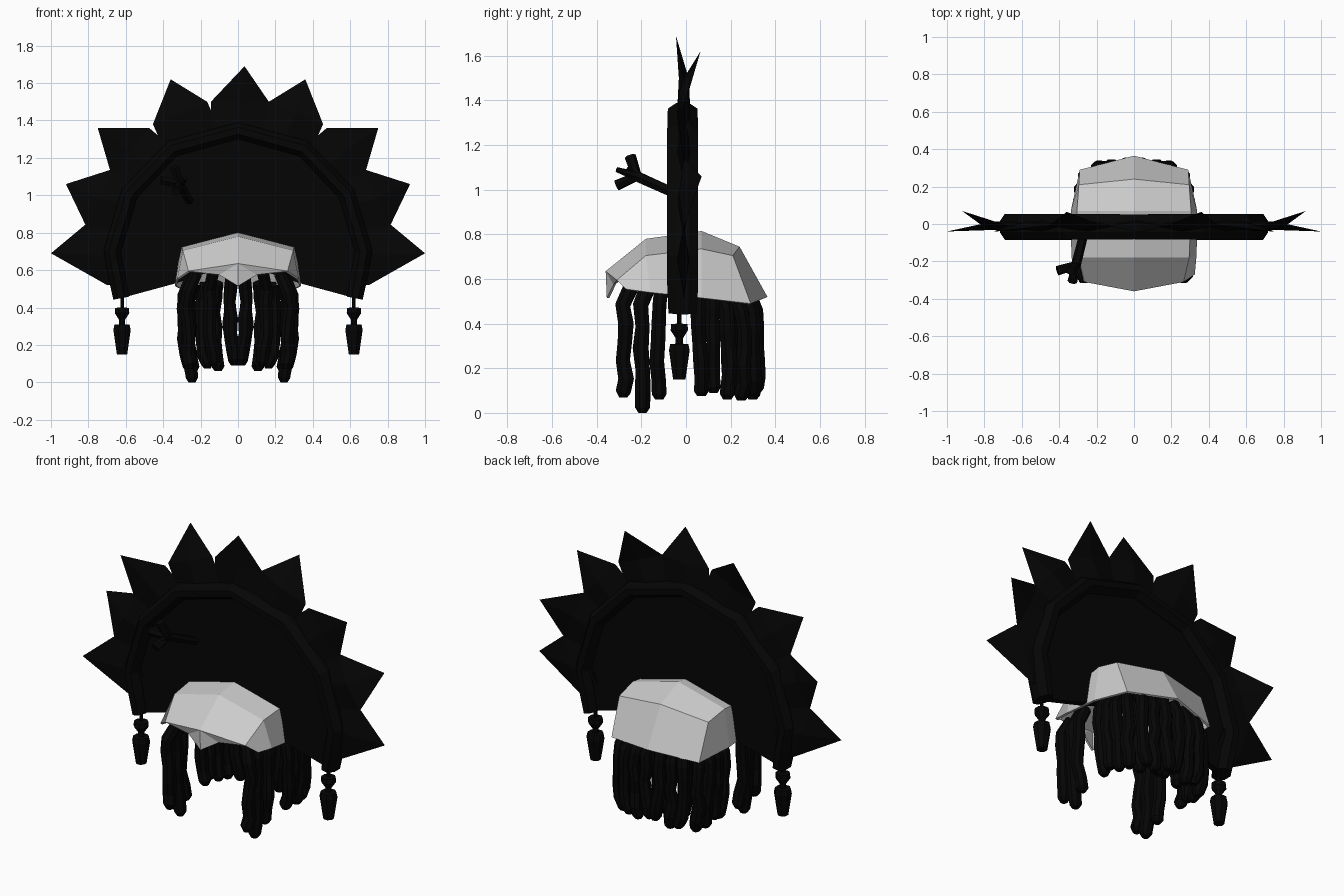
import bpy, bmesh, math, random
from mathutils import Vector

random.seed(4)
cube = bpy.data.objects.get("Cube")
if cube:
    bpy.data.objects.remove(cube, do_unlink=True)


def material(name, value):
    m = bpy.data.materials.new(name)
    m.use_nodes = True
    colour = (value, value, value, 1)
    m.diffuse_color = colour
    m.node_tree.nodes["Principled BSDF"].inputs["Base Color"].default_value = colour
    return m


BLACK = material("black", 0.0015)
GREY = material("pale grey", 0.6)


def build(name, verts, faces, mat=BLACK, mirror=False, fix=True):
    mesh = bpy.data.meshes.new(name)
    mesh.from_pydata([tuple(v) for v in verts], [], faces)
    if fix:
        bm = bmesh.new()
        bm.from_mesh(mesh)
        bmesh.ops.recalc_face_normals(bm, faces=bm.faces)
        bm.to_mesh(mesh)
        bm.free()
    mesh.materials.append(mat)
    obj = bpy.data.objects.new(name, mesh)
    bpy.context.collection.objects.link(obj)
    if mirror:
        obj.modifiers.new("mirror", "MIRROR").merge_threshold = 0.002
    return obj


def tube(name, points, radii, sides=6, depth=1.0, mirror=False, flat_start=False):
    """Sweep a ring along a path; depth scales it across the path's plane."""
    pts = [Vector(p) for p in points]
    verts, faces = [], []
    for i, (p, r) in enumerate(zip(pts, radii)):
        tangent = (pts[min(i + 1, len(pts) - 1)] - pts[max(i - 1, 0)]).normalized()
        if flat_start and i == 0:
            tangent = Vector((1, 0, 0))
        u = tangent.cross(Vector((0, 1, 0))).normalized()
        v = u.cross(tangent)
        for k in range(sides):
            a = 2 * math.pi * (k + 0.5) / sides
            verts.append(p + u * r * math.cos(a) + v * r * depth * math.sin(a))
    for i in range(len(pts) - 1):
        for k in range(sides):
            a, b = i * sides + k, i * sides + (k + 1) % sides
            faces.append((a, b, b + sides, a + sides))
    if not flat_start:
        faces.append(tuple(range(sides)))
    faces.append(tuple(range(len(verts) - sides, len(verts))))
    return build(name, verts, faces, mirror=mirror)


# Arched rim of the fan
arch = [(0, 1.345), (0.35, 1.25), (0.58, 1.01), (0.672, 0.7), (0.65, 0.58), (0.625, 0.45)]
tube("fan_rim", [(x, -0.015, z) for x, z in arch],
     [0.048, 0.05, 0.05, 0.05, 0.05, 0.046], 8, 1.5, True, flat_start=True)

# Thin panel filling the arch
panel = arch + [(0.33, 0.53), (0.15, 0.59), (0, 0.59)]
n = len(panel)
build("fan_panel",
      [(x, y, z) for y in (-0.035, 0.005) for x, z in panel],
      [tuple(range(n)), tuple(range(n, 2 * n))]
      + [(i, i + 1, i + 1 + n, i + n) for i in range(n - 1)], mirror=True)


# Feathers: broad pointed blades, leaning alternately forward and back
def feather(name, left, tip, right, lean, mirror=True):
    hub = Vector((0, 0.75))
    l, t, r = Vector(left), Vector(tip), Vector(right)
    mid = (l + r) / 2
    base = hub + (mid - hub) * 0.8
    bl, br = base + (l - mid), base + (r - mid)
    y0 = -0.01
    verts = [(p.x, y, p.y) for p, y in
             ((bl, y0), (l, y0), (t, lean), (r, y0), (br, y0))]
    for s in (-1, 1):
        verts += [(mid.x, y0 + s * 0.022, mid.y), (base.x, y0 + s * 0.03, base.y)]
    faces = [(0, 4, 6), (0, 4, 8)]
    for m in (5, 7):
        faces += [(0, 1, m, m + 1), (1, 2, m), (2, 3, m), (3, 4, m + 1, m)]
    build(name, verts, faces, mirror=mirror)


feather("top_feather", (-0.145, 1.5), (0.035, 1.69), (0.165, 1.5), -0.045, False)
feather("upper_feathers", (0.165, 1.5), (0.36, 1.62), (0.455, 1.38), 0.065)
feather("shoulder_feathers", (0.475, 1.36), (0.75, 1.36), (0.68, 1.12), -0.04)
feather("side_feathers", (0.67, 1.14), (0.92, 1.06), (0.81, 0.83), 0.07)
feather("lower_feathers", (0.82, 0.84), (1.0, 0.69), (0.7, 0.52), -0.04)

# Faceted cap: centre line, crown edge and lower edge of one half
centre = [(0, -0.36, 0.635), (0, -0.18, 0.78), (0, 0.07, 0.815),
          (0, 0.24, 0.745), (0, 0.365, 0.52)]
crown = [(0.265, -0.31, 0.595), (0.295, -0.18, 0.705), (0.305, 0.07, 0.735),
         (0.295, 0.21, 0.705), (0.29, 0.29, 0.49)]
lower = [(0.325, -0.27, 0.555), (0.335, -0.16, 0.54), (0.338, 0.07, 0.515)]
visor = [(0.1, -0.325, 0.575), (0, -0.355, 0.515)]
faces = [(5 + i, 6 + i, 1 + i, i) for i in range(4)]
faces += [(10, 11, 6, 5), (11, 12, 7, 6), (12, 9, 8, 7)]
faces += [(0, 14, 13), (0, 13, 5)]
cap = build("cap", centre + crown + lower + visor, faces, GREY, True, fix=False)
shell = cap.modifiers.new("shell", "SOLIDIFY")
shell.thickness = 0.012
shell.offset = -1


# Hanging locks: wavy tubes tucked in under the cap; x, y, bottom and top
def lock(name, x, y, bottom, top):
    steps = 7
    pts, radii = [], []
    for i in range(steps):
        f = i / (steps - 1)
        tuck = 0.87 if i == 0 else 1
        bulge = 0.012 * math.sin(f * math.pi)
        pts.append(((x + bulge + random.uniform(-0.008, 0.008) - 0.02 * f) * tuck,
                    (y + random.uniform(-0.01, 0.01)) * tuck, top + (bottom - top) * f))
        radii.append(random.uniform(0.033, 0.039))
    pts.insert(-1, Vector(pts[-1]) + Vector((0, 0, 0.025)))
    radii.insert(-1, 0.036)
    radii[-1] = 0.02
    tube(name, pts, radii, 8, mirror=True)


front = [(0.27, -0.275, 0.07, 0.565), (0.26, -0.195, 0.0, 0.58), (0.285, -0.125, 0.06, 0.57)]
back = [(0.29, 0.06, 0.075, 0.55), (0.285, 0.125, 0.09, 0.54), (0.28, 0.19, 0.06, 0.53),
        (0.26, 0.255, 0.055, 0.52), (0.19, 0.295, 0.075, 0.52), (0.12, 0.305, 0.06, 0.53),
        (0.045, 0.315, 0.09, 0.53), (0.15, 0.2, 0.09, 0.58), (0.035, 0.22, 0.1, 0.58)]
for label, group in (("front", front), ("back", back)):
    for i, spec in enumerate(group):
        lock(f"{label}_lock_{i + 1}", *spec)

# Tassels below the rim ends
drop = [(0.48, 0.01), (0.4, 0.01), (0.398, 0.04), (0.37, 0.042), (0.335, 0.018),
        (0.31, 0.018), (0.308, 0.044), (0.28, 0.05), (0.15, 0.03)]
tube("tassels", [(0.62, -0.03, z) for z, r in drop], [r for z, r in drop], 8, mirror=True)

# Small forked twig on the front of the panel
fork = (-0.31, -0.22, 1.06)
tube("twig_stem", [(-0.26, -0.02, 0.97), fork], [0.024, 0.026])
tips = [(-0.41, -0.25, 1.08), (-0.34, -0.25, 1.15), (-0.33, -0.31, 1.02), (-0.28, -0.31, 1.09)]
for i, tip in enumerate(tips):
    tube(f"twig_branch_{i + 1}", [fork, tip], [0.022, 0.026 if i < 3 else 0.012])
